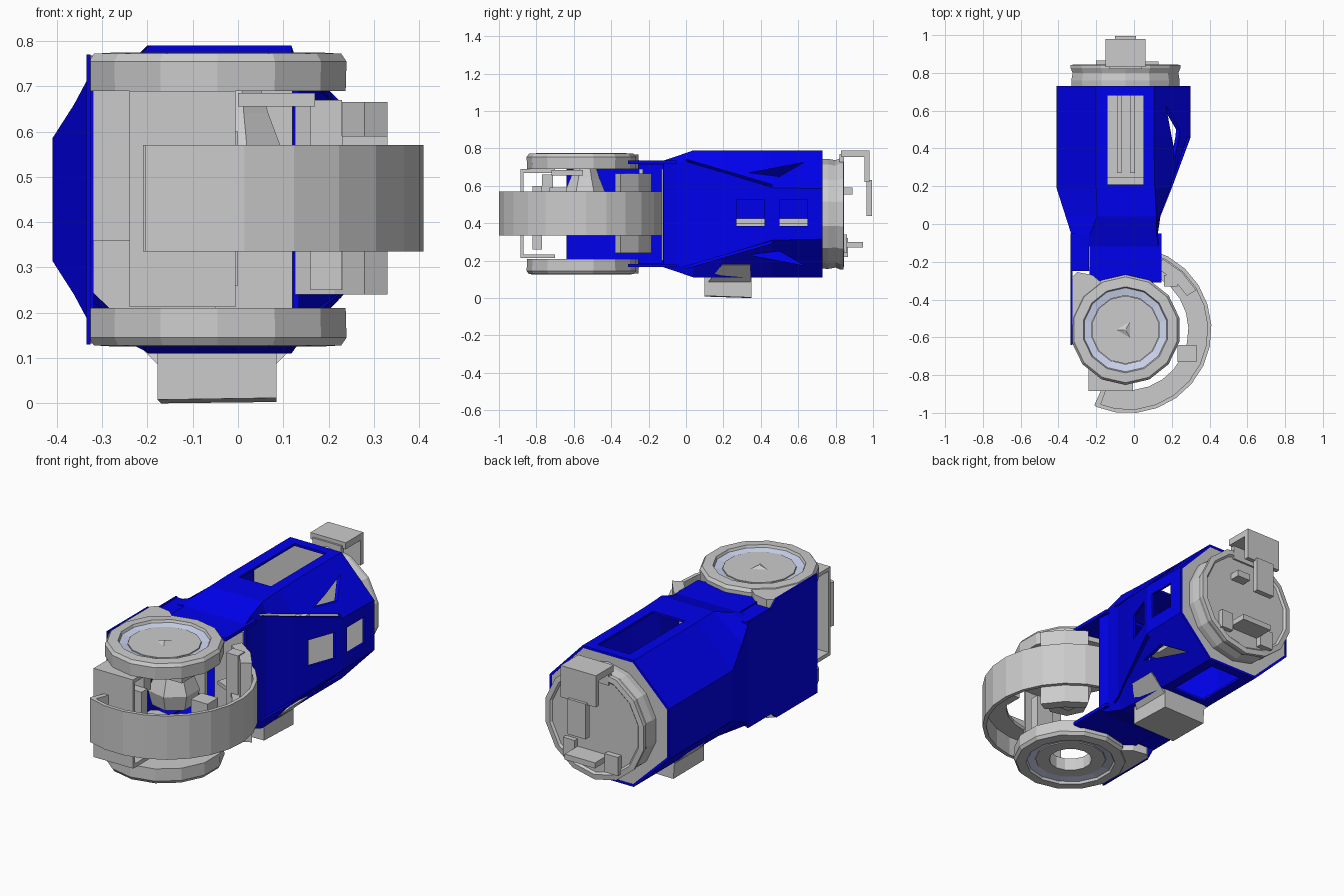
import bpy, bmesh, math
from mathutils import Matrix

if "Cube" in bpy.data.objects:
    bpy.data.objects.remove(bpy.data.objects["Cube"])


def material(name, rgb):
    m = bpy.data.materials.new(name)
    m.diffuse_color = (*rgb, 1)
    m.use_nodes = True
    m.node_tree.nodes["Principled BSDF"].inputs["Base Color"].default_value = m.diffuse_color
    return m


BLUE = material("blue paint", (0.0, 0.0, 0.85))
PALE = material("pale blue", (0.62, 0.68, 0.88))
MID = 0.45            # height of the symmetry plane
CX, CY = -0.045, -0.56  # joint axis


def finish(name, bm, mat=None, fix=True):
    if fix:
        bmesh.ops.recalc_face_normals(bm, faces=bm.faces)
    me = bpy.data.meshes.new(name)
    bm.to_mesh(me)
    bm.free()
    ob = bpy.data.objects.new(name, me)
    bpy.context.collection.objects.link(ob)
    if mat:
        me.materials.append(mat)
    return ob


def add_box(bm, x, y, z):
    mat = Matrix.Translation([(a + b) / 2 for a, b in (x, y, z)]) @ Matrix.Diagonal(
        [b - a for a, b in (x, y, z)] + [1])
    bmesh.ops.create_cube(bm, size=1, matrix=mat)


def boxes(name, items, mat=None, mirror=False):
    bm = bmesh.new()
    for x, y, z in items:
        add_box(bm, x, y, z)
        if mirror:
            add_box(bm, x, y, (2 * MID - z[1], 2 * MID - z[0]))
    return finish(name, bm, mat)


def add_loft(bm, a, b):
    """Closed solid between two matching polygons."""
    a, b = ([bm.verts.new(p) for p in ring] for ring in (a, b))
    n = len(a)
    bm.faces.new(a)
    bm.faces.new(b[::-1])
    for i in range(n):
        bm.faces.new((a[i], a[(i + 1) % n], b[(i + 1) % n], b[i]))


def add_prism(bm, yz, x0, x1):
    add_loft(bm, [(x0, y, z) for y, z in yz], [(x1, y, z) for y, z in yz])


def lathe(name, prof, place, segs=14, mat=None, closed=False):
    """Revolve (radius, height) points around the local axis."""
    bm = bmesh.new()
    rings = []
    for r, h in prof:
        rings.append([bm.verts.new(place(r * math.cos(t), r * math.sin(t), h))
                      for t in (2 * math.pi * (i + .5) / segs for i in range(segs))])
    pairs = list(zip(rings, rings[1:])) + ([(rings[-1], rings[0])] if closed else [])
    for a, b in pairs:
        for i in range(segs):
            j = (i + 1) % segs
            bm.faces.new((a[i], a[j], b[j], b[i]))
    if not closed:
        bm.faces.new(rings[0])
        bm.faces.new(rings[-1])
    return finish(name, bm, mat)


def arc(name, r0, r1, z0, z1, a0, a1, segs):
    """Solid curved strip around the joint axis."""
    bm = bmesh.new()
    rows = []
    for i in range(segs + 1):
        t = math.radians(a0 + (a1 - a0) * i / segs)
        rows.append([bm.verts.new((CX + .013 + r * math.cos(t), CY + r * math.sin(t), z))
                     for r, z in ((r0, z0), (r1, z0), (r1, z1), (r0, z1))])
    for a, b in zip(rows, rows[1:]):
        for i in range(4):
            j = (i + 1) % 4
            bm.faces.new((a[i], a[j], b[j], b[i]))
    bm.faces.new(rows[0])
    bm.faces.new(rows[-1])
    return finish(name, bm)


# Blue housing: eight-sided loft that narrows towards the joint
# y, left x, right x, left half, right half, top half, top left x, top right x
sections = [
    (0.73, -.41, .30, .135, .135, .34, -.20, .105),
    (0.46, -.41, .30, .135, .140, .34, -.20, .105),
    (0.19, -.41, .20, .135, .225, .34, -.20, .11),
    (0.04, -.362, .14, .21, .272, .34, -.195, .118),
    (-.06, -.33, .125, .27, .275, .305, -.235, .12),
    (-.12, -.33, .135, .275, .275, .285, -.24, .13)]
bm = bmesh.new()
rows = []
for y, xl, xr, hl, hr, ht, tl, tr in sections:
    pts = [(tl, ht), (tr, ht), (xr, hr), (xr, -hr), (tr, -ht), (tl, -ht), (xl, -hl), (xl, hl)]
    rows.append([bm.verts.new((x, y, MID + h)) for x, h in pts])
rim = [v.co.copy() for v in rows[0]]
for a, b in zip(rows, rows[1:]):
    for i in range(8):
        j = (i + 1) % 8
        bm.faces.new((a[i], a[j], b[j], b[i]))
bm.normal_update()
if max(bm.faces, key=lambda f: f.calc_center_median().z).normal.z < 0:
    bmesh.ops.reverse_faces(bm, faces=bm.faces)
housing = finish("housing", bm, BLUE, fix=False)

# Window, triangle and slit cutters
bm = bmesh.new()
add_box(bm, (-.14, .05), (.21, .68), (.7, .9))
add_box(bm, (-.14, .05), (.38, .68), (0, .2))
for y in ((.27, .42), (.50, .65)):
    add_box(bm, (.08, .5), y, (.385, .525))
for s in (1, -1):
    for shape in ([(.34, .22), (.63, .275), (.5, .2)],
                  [(.0, .292), (.0, .28), (.46, .145), (.46, .157)]):
        add_prism(bm, [(y, MID + s * h) for y, h in shape], .1, .4)
cutter = finish("cutter", bm)
cutter.hide_render = True
sol = housing.modifiers.new("thickness", 'SOLIDIFY')
sol.thickness, sol.offset = .014, -1
cut = housing.modifiers.new("windows", 'BOOLEAN')
cut.object, cut.solver = cutter, 'EXACT'
bpy.context.view_layer.objects.active = housing
for n in ("thickness", "windows"):
    bpy.ops.object.modifier_apply(modifier=n)
bpy.data.objects.remove(cutter)

# Blue side cheek and the tongues that reach over the joint
bm = bmesh.new()
add_prism(bm, [(-.64, .13), (-.64, .77), (-.29, .77), (-.25, .735), (-.05, .735),
               (-.05, .165), (-.25, .165), (-.29, .13)], -.335, -.326)
finish("side_cheek", bm, BLUE)
boxes("tongues", [((-.235, .145), (-.31, -.05), (.717, .735)),
                  ((-.33, -.237), (-.25, -.05), (.712, .73))], BLUE, True)

# Joint discs above and below
for name, s, hub in (("upper", 1, .01), ("lower", -1, .11)):
    def place(a, b, h, s=s):
        return (CX + a, CY + b, MID + s * h)
    lathe(name + "_disc", [(hub, .24), (.29, .24), (.292, .305), (.28, .322), (.228, .325),
                           (.215, .295), (.18, .295), (.18, .308), (hub, .308)],
          place, closed=True)
    lathe(name + "_disc_ring", [(.182, .297), (.217, .297), (.222, .312), (.182, .304)],
          place, mat=PALE, closed=True)
lathe("upper_hub_cap", [(.06, .305), (.005, .32)],
      lambda a, b, h: (CX + a, CY + b, MID + h), 3)
# Tangent shoulders that join the discs to the cheek
bm = bmesh.new()
for z0, z1 in ((.69, .768), (.132, .21)):
    add_loft(bm, *([(x, y, z) for x, y in ((-.328, -.54), (-.328, -.28), (-.30, -.255),
                                          (-.22, -.27), (-.16, -.32))] for z in (z0, z1)))
finish("disc_shoulders", bm)

# Curved guard band with its inner shelf and ends
arc("guard_band", .422, .442, .335, .57, -113, 76, 13)
arc("guard_shelf", .32, .425, .44, .46, -113, 74, 13)
arc("guard_front_end", .32, .437, .335, .57, -114, -110, 1)
arc("guard_back_post", .36, .418, .24, .665, 30, 64, 2)

# Brackets and inner joint pieces
boxes("front_bracket", [((-.24, -.005), (-.885, -.87), (.215, .69)),
                        ((-.24, -.005), (-.885, -.70), (.67, .69)),
                        ((-.24, -.005), (-.885, -.70), (.213, .233))])
boxes("bracket_posts", [((-.2, -.02), (-.77, -.71), (.57, .66)),
                        ((-.1, .0), (-.82, -.77), (.26, .6)),
                        ((.0, .17), (-.72, -.55), (.655, .685)),
                        ((.16, .23), (-.33, -.27), (.25, .67)),
                        ((.23, .33), (-.73, -.64), (.44, .59))])
boxes("inner_web", [((-.32, -.02), (-.25, -.23), (.36, .69)),
                    ((-.05, .12), (-.13, -.11), (.2, .69))])
lathe("joint_core", [(.11, .44), (.13, .52), (.08, .64), (.06, .70)],
      lambda a, b, h: (CX + .04 + a, CY + .02 + b, h), 7)

# Rear end plate and cap
bm = bmesh.new()
add_loft(bm, [(x * .97 - .002, .705, MID + (z - MID) * .97) for x, y, z in rim],
         [(x * .97 - .002, .728, MID + (z - MID) * .97) for x, y, z in rim])
finish("rear_plate", bm)


def rear(a, b, h):
    return (-.045 + a, h, MID + b)


lathe("rear_cap", [(.292, .72), (.294, .76), (.287, .80), (.298, .825), (.298, .842),
                   (.27, .845), (.26, .835), (.02, .835)], rear, 14)

# Rear hook and small rear fittings
boxes("rear_hook", [((-.15, .06), (.83, .98), (.755, .79)),
                    ((-.15, .06), (.955, .98), (.62, .79)),
                    ((-.10, .01), (.965, .995), (.44, .63)),
                    ((-.13, .04), (.82, .845), (.68, .77))])
boxes("rear_fittings", [((-.03, .05), (.82, .89), (.555, .59)),
                        ((-.12, .06), (.82, .945), (.27, .30)),
                        ((-.20, -.12), (.82, .865), (.22, .32)),
                        ((.06, .13), (.82, .86), (.24, .34))])

# Rails and bulkhead seen through the windows
boxes("inner_rails", [((-.14, .05), (.21, .72), (.38, .40)),
                      ((-.09, -.065), (.27, .70), (.40, .425)),
                      ((-.02, .005), (.27, .70), (.40, .425)),
                      ((-.15, .06), (.20, .25), (.38, .60))])

# Foot block with wings that clamp the lower facets
bm = bmesh.new()
add_loft(bm, [(-.178, .10, .115), (.085, .10, .115), (.085, .35, .115), (-.178, .35, .115)],
         [(-.178, .10, .008), (.085, .10, .012), (.085, .35, .003), (-.17, .35, 0)])
for s in (1, -1):
    quad = [(.12, .075), (.12, .10), (.205, .18), (.222, .178)]
    add_loft(bm, *([(-.047 + s * x, y0 + (z - .075) * k, z) for x, z in quad]
                   for y0, k in ((.11, .8), (.345, 0))))
finish("foot", bm)
